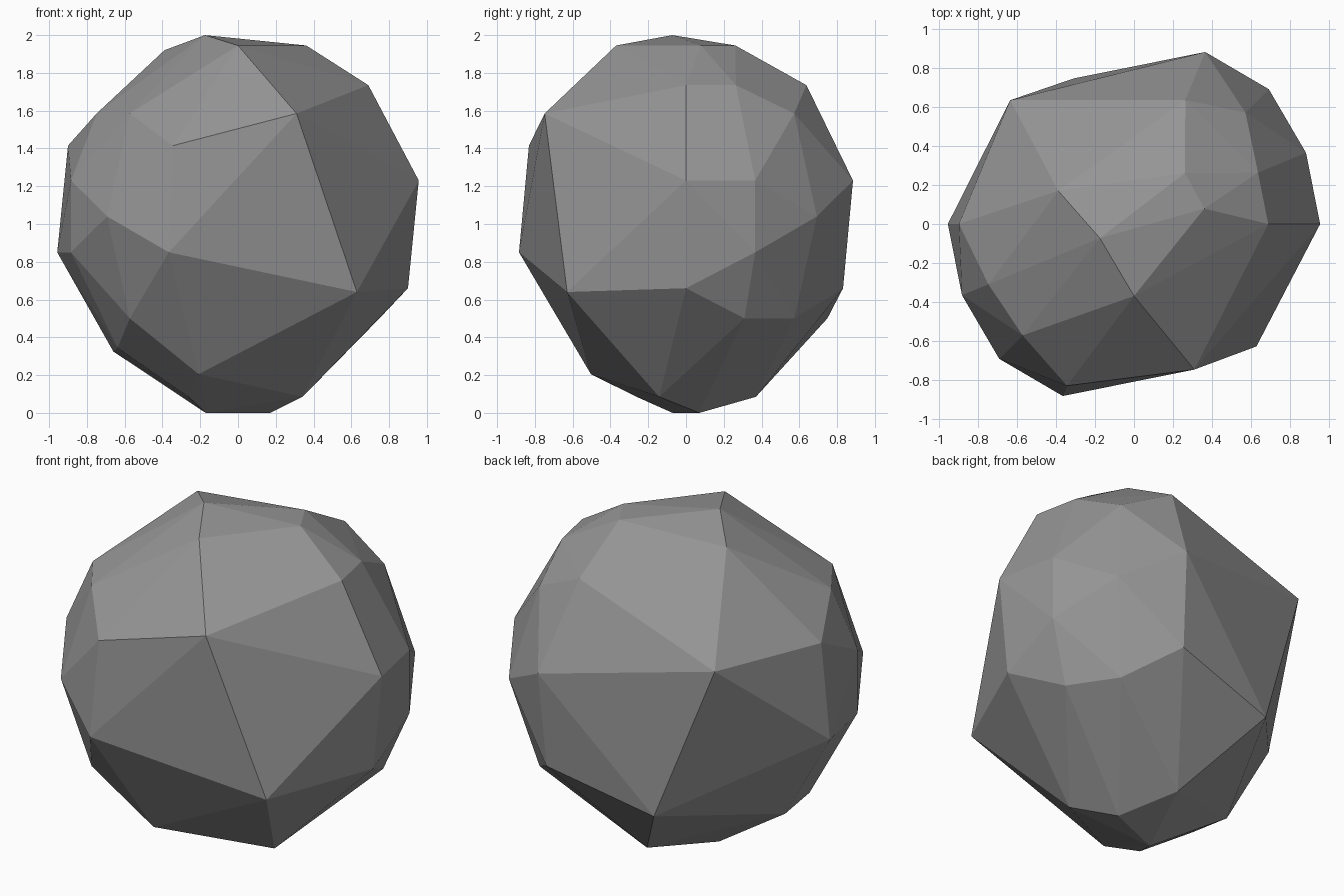
import bpy, bmesh, math

if "Cube" in bpy.data.objects:
    bpy.data.objects.remove(bpy.data.objects["Cube"])

# Surviving corners of a 16-segment ball: (ring radius, height, segment positions)
RINGS = [
    (0.19, 2.00, (9,)),
    (0.37, 1.945, (0.55, 2, 12)),
    (0.425, 1.92, (6.95,)),
    (0.69, 1.735, (0, 1, 3)),
    (0.81, 1.585, (2, 9, 10, 13)),
    (0.90, 1.415, (6, 8, 11)),
    (0.957, 1.23, (0, 1, 3, 9)),
    (0.98, 1.04, (2, 10)),
    (0.957, 0.85, (1, 8, 9, 11)),
    (0.90, 0.66, (0, 3)),
    (0.89, 0.64, (14,)),
    (0.81, 0.50, (1, 2, 5, 10)),
    (0.69, 0.345, (9,)),
    (0.66, 0.325, (8,)),
    (0.545, 0.205, (11,)),
    (0.37, 0.085, (4, 10, 15)),
    (0.185, 0.0, (1, 9)),
]

# Rock: faceted shell stretched over the corners
bm = bmesh.new()
for radius, z, steps in RINGS:
    for s in steps:
        a = s * math.tau / 16
        bm.verts.new((radius * math.cos(a), radius * math.sin(a), z))
hull = bmesh.ops.convex_hull(bm, input=bm.verts[:])
loose = [v for v in bm.verts if not v.link_faces]
bmesh.ops.delete(bm, geom=loose, context='VERTS')
bmesh.ops.recalc_face_normals(bm, faces=bm.faces[:])
mesh = bpy.data.meshes.new("rock")
bm.to_mesh(mesh)
bm.free()
rock = bpy.data.objects.new("rock", mesh)
bpy.context.collection.objects.link(rock)

# Plain grey stone
stone = bpy.data.materials.new("grey stone")
stone.diffuse_color = (0.30, 0.30, 0.305, 1)
stone.use_nodes = True
stone.node_tree.nodes["Principled BSDF"].inputs["Base Color"].default_value = stone.diffuse_color
mesh.materials.append(stone)
